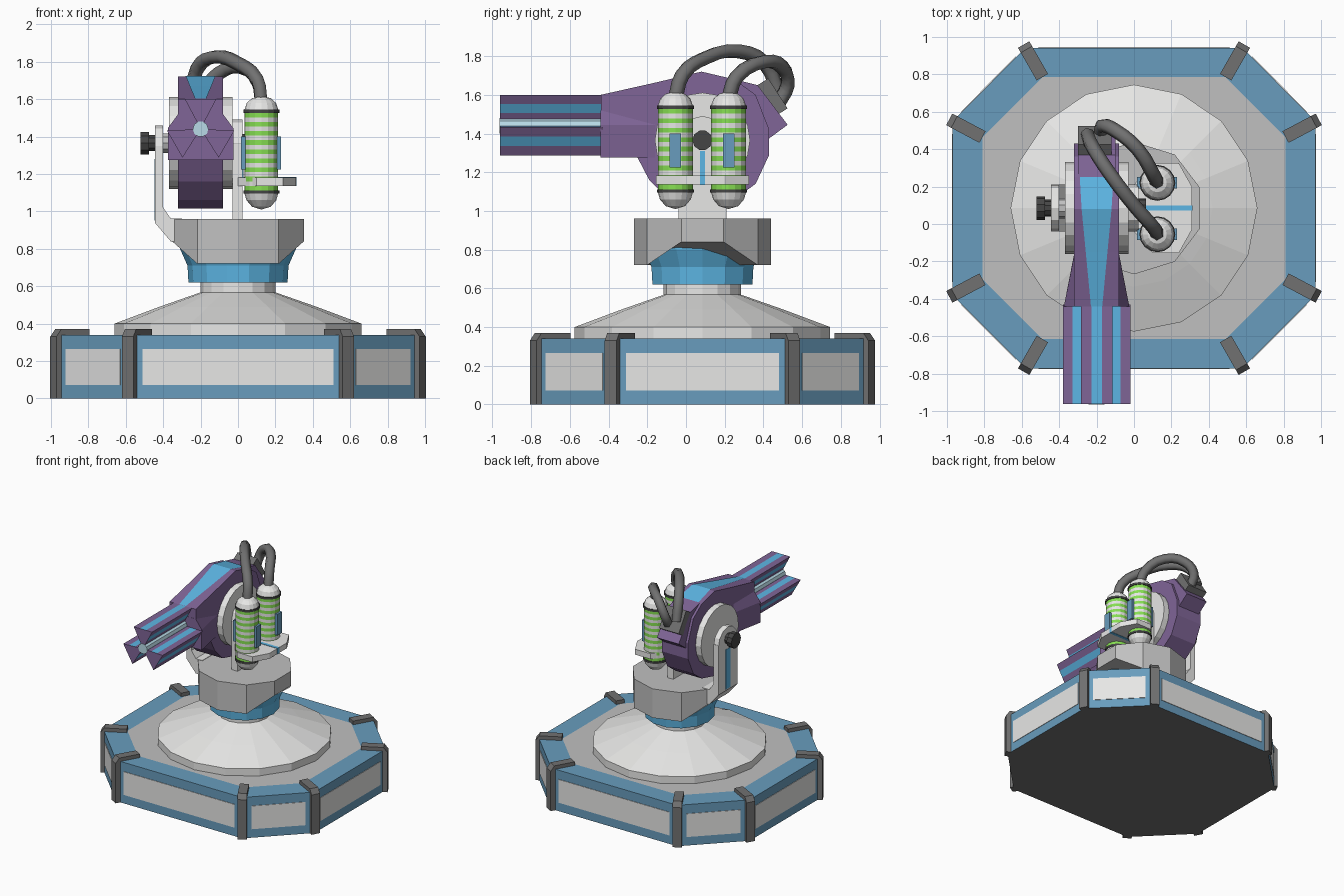
import bpy, bmesh, math
from mathutils import Vector

if "Cube" in bpy.data.objects:
    bpy.data.objects.remove(bpy.data.objects["Cube"])

def mat(name, r, g, b):
    m = bpy.data.materials.new(name)
    m.diffuse_color = (r, g, b, 1)
    m.use_nodes = True
    m.node_tree.nodes["Principled BSDF"].inputs["Base Color"].default_value = m.diffuse_color
    return m

LIGHT = mat("light grey", .80, .80, .79)
MID = mat("mid grey", .53, .53, .53)
STEEL = mat("steel blue", .14, .335, .51)
BLUE = mat("bright blue", .11, .47, .78)
PURPLE = mat("purple", .215, .13, .31)
DARK = mat("dark grey", .165, .165, .165)
BLACK = mat("near black", .06, .06, .06)
PALE = mat("pale blue", .50, .73, .83)
GREEN = mat("green", .24, .74, .085)
CY = .085            # shared y centre of the turret
HX = -.20            # x centre of the gun head
PZ = 1.365           # pivot height

def build(name, verts, faces, mats, idx=None):
    me = bpy.data.meshes.new(name)
    me.from_pydata(verts, [], faces)
    for m in mats:
        me.materials.append(m)
    for i, p in enumerate(me.polygons):
        p.material_index = idx[i] if idx else 0
    bm = bmesh.new()
    bm.from_mesh(me)
    bmesh.ops.recalc_face_normals(bm, faces=bm.faces)
    bm.to_mesh(me)
    bm.free()
    ob = bpy.data.objects.new(name, me)
    bpy.context.collection.objects.link(ob)
    return ob

def place(axis, p, d):
    return {'x': (d, p[0], p[1]), 'y': (p[0], d, p[1]), 'z': (p[0], p[1], d)}[axis]

def prism(name, pts, axis, a, b, m):
    n = len(pts)
    v = [place(axis, p, d) for d in (a, b) for p in pts]
    f = [(i, (i+1) % n, n+(i+1) % n, n+i) for i in range(n)]
    return build(name, v, f + [tuple(range(n)), tuple(range(n, 2*n))], [m])

def box(name, x, y, z, m):
    return prism(name, [(x[0], y[0]), (x[1], y[0]), (x[1], y[1]), (x[0], y[1])], 'z', z[0], z[1], m)

def ring(c, r, n, phase=0):
    return [(c[0]+r*math.cos(phase+2*math.pi*i/n), c[1]+r*math.sin(phase+2*math.pi*i/n)) for i in range(n)]

def lathe(name, prof, n, c, mats, idx=None, phase=0):
    """Stack of rings from (radius, z) pairs, idx gives the colour of each band."""
    v = [(x, y, z) for r, z in prof for x, y in ring(c, r, n, phase)]
    f, k = [], []
    for j in range(len(prof)-1):
        for i in range(n):
            a, b = j*n+i, j*n+(i+1) % n
            f.append((a, b, b+n, a+n))
            k.append(idx[j] if idx else 0)
    last = (len(prof)-1)*n
    f += [tuple(range(n)), tuple(range(last, last+n))]
    k += [k[0], k[-1]]
    return build(name, v, f, mats, k)

# octagonal base: walls, blue rim, grey deck, dark underside
def octagon(hx, hy, cx, cy):
    return [(hx, -cy), (hx, cy), (cx, hy), (-cx, hy), (-hx, cy), (-hx, -cy), (-cx, -hy), (cx, -hy)]
outer, inner = octagon(.97, .857, .58, .465), octagon(.81, .70, .49, .38)
v = [(x, y+CY, z) for pts, z in ((outer, 0), (outer, .34), (inner, .34)) for x, y in pts]
f = [(j*8+i, j*8+(i+1) % 8, j*8+8+(i+1) % 8, j*8+8+i) for j in (0, 1) for i in range(8)]
build("base", v, f + [tuple(range(16, 24)), tuple(range(8))], [STEEL, MID, DARK], [0]*16 + [1, 2])

for i in range(8):
    # wall panel
    a, b = Vector(outer[i]), Vector(outer[(i+1) % 8])
    t = (b-a).normalized()
    nrm = Vector((t.y, -t.x))
    a, b = a+t*.07, b-t*.07
    corners = (a-nrm*.001, a+nrm*.004, b+nrm*.004, b-nrm*.001)
    prism("base_panel", [(p.x, p.y+CY) for p in corners], 'z', .072, .265, LIGHT)
    # corner post, an L profile swept across the corner
    o, q = Vector(outer[i]), Vector(inner[i])
    d = (o-q).normalized()
    w = Vector((-d.y, d.x))*.035
    L = (o-q).length
    prof = [(L+.02, 0), (L+.02, .33), (L-.01, .37), (.0, .37), (.0, .335), (L-.05, .32), (L-.05, 0)]
    vv = [(*(q+d*s+w*k+Vector((0, CY))), z) for k in (-1, 1) for s, z in prof]
    n = len(prof)
    ff = [(j, (j+1) % n, n+(j+1) % n, n+j) for j in range(n)]
    build("corner_post", vv, ff + [tuple(range(n)), tuple(range(n, 2*n))], [DARK])

# pedestal cone, blue collar, turntable
lathe("pedestal", [(.66, .335), (.66, .40), (.42, .49), (.20, .567), (.20, .63)], 16, (0, CY), [LIGHT])
lathe("collar", [(.265, .62), (.27, .71), (.31, .80), (.31, .85)], 14, (0, CY), [BLUE])
body = lathe("turntable", [(.365, .72), (.365, .96)], 10, (0, CY), [MID], phase=math.pi/10)
for vert in body.data.vertices:
    if vert.co.z < .8 and abs(vert.co.x) > .3:
        vert.co.z = .84      # underside rises at both sides
    vert.co.x *= 1.015
    vert.co.y = CY+(vert.co.y-CY)*.97

# fork arms
prism("left_arm", [(-.445, 1.35), (-.445, .94), (-.36, .84), (-.30, .84), (-.30, .963), (-.36, .963),
                   (-.40, 1.02), (-.40, 1.35)], 'y', CY-.125, CY+.125, LIGHT)
prism("left_arm_top", ring((CY, 1.335), .125, 12), 'x', -.445, -.40, LIGHT)
box("left_arm_stripe", (-.4465, -.444), (CY-.03, CY+.03), (.95, 1.28), BLUE)
box("right_arm", (-.03, .025), (CY-.125, CY+.125), (.95, 1.365), LIGHT)
prism("right_arm_top", ring((CY, PZ), .126, 12), 'x', -.03, .025, LIGHT)
box("right_arm_stripe", (.024, .03), (CY-.013, CY+.013), (1.17, 1.31), BLUE)

# pivot axle and bolts
prism("axle", ring((CY, PZ), .055, 10), 'x', -.43, .02, MID)
prism("left_bolt_neck", ring((CY, PZ), .045, 10), 'x', -.48, -.43, BLACK)
prism("left_bolt", ring((CY, PZ), .063, 10), 'x', -.52, -.475, BLACK)
prism("right_bolt", ring((CY, PZ), .052, 10), 'x', .015, .065, BLACK)

# gun head
prism("head", [(-.44, 1.60), (-.15, 1.665), (.08, 1.72), (.25, 1.68), (.36, 1.60), (.43, 1.42), (.43, 1.29),
               (.36, 1.14), (.25, 1.06), (.08, 1.016), (-.09, 1.06), (-.19, 1.16), (-.25, 1.275),
               (-.44, 1.275)], 'x', HX-.12, HX+.12, PURPLE)
for s in (-1, 1):
    prism("side_disc", ring((CY, PZ), .246, 20), 'x', HX+s*.11, HX+s*.17, LIGHT)
front = [(-.175, 1.275), (-.175, 1.445), (-.12, 1.52), (.12, 1.52), (.175, 1.445), (.175, 1.275)]
back = [(-.12, 1.275), (-.12, 1.445), (-.119, 1.52), (.119, 1.52), (.12, 1.445), (.12, 1.275)]
build("head_cheeks", [(HX+x, y, z) for pts, y in ((front, -.441), (back, -.16)) for x, z in pts],
      [(i, (i+1) % 6, 6+(i+1) % 6, 6+i) for i in range(6)] + [tuple(range(6)), tuple(range(6, 12))], [PURPLE])
strip = [(-.442, 1.604, .03), (-.15, 1.67, .058), (.08, 1.725, .08), (.25, 1.685, .09)]
build("head_stripe", [(HX+s*w, y, z) for y, z, w in strip for s in (-1, 1)],
      [(2*i, 2*i+1, 2*i+3, 2*i+2) for i in range(3)], [BLUE])

# rear wedge and hose socket
prism("rear_wedge", [(.25, 1.68), (.37, 1.65), (.525, 1.445), (.43, 1.375), (.30, 1.40)], 'x', HX-.10, HX+.10, PURPLE)
prism("hose_socket", [(.37, 1.65), (.425, 1.685), (.525, 1.53), (.47, 1.495)], 'x', HX-.10, HX+.08, DARK)

# barrel: three wedges around a core, every long face with a blue middle third
C = 1.44
outline = [(-.010, .02), (-.084, .16), (.084, .16), (.010, .02)]
for turn in range(3):
    ca, sa = math.cos(turn*2*math.pi/3), math.sin(turn*2*math.pi/3)
    sec = []
    for (x0, z0), (x1, z1) in zip(outline, outline[1:]):
        for t in (0, 1/3, 2/3):
            x, z = x0+(x1-x0)*t, z0+(z1-z0)*t
            sec.append((HX+x*ca-z*sa, C+x*sa+z*ca))
    x, z = outline[-1]
    sec.append((HX+x*ca-z*sa, C+x*sa+z*ca))
    wedge = prism("barrel_wedge", sec, 'y', -.962, -.43, PURPLE)
    wedge.data.materials.append(BLUE)
    for i in (1, 4, 7):
        wedge.data.polygons[i].material_index = 1
prism("barrel_core", ring((HX, C), .042, 10), 'y', -.965, -.43, PALE)

# energy bottles with clamp blocks
bands = 17
for y in (-.055, .22):
    prof = [(.001, 1.01), (.05, 1.025), (.08, 1.06), (.09, 1.095), (.096, 1.095), (.096, 1.112), (.09, 1.112)]
    idx = [0, 0, 0, 2, 2, 2]
    for i in range(bands):
        prof.append((.09, 1.112+(i+1)*.415/bands))
        idx.append(1 if i % 2 == 0 else 0)
    prof += [(.096, 1.527), (.096, 1.545), (.09, 1.545), (.078, 1.58), (.05, 1.605), (.001, 1.618)]
    idx += [2, 2, 2, 0, 0, 0]
    lathe("bottle", prof, 16, (.125, y), [LIGHT, GREEN, BLACK], idx)
    box("bottle_clamp", (.015, .23), (y-.03, y+.03), (1.225, 1.40), STEEL)

# bottle shelf with its stripe
prism("bottle_shelf", [(.0, -.04), (.10, -.155), (.24, -.155), (.31, -.03), (.31, .20), (.24, .325),
                       (.10, .325), (.0, .21)], 'z', 1.137, 1.182, LIGHT)
box("shelf_stripe", (.03, .312), (CY-.013, CY+.013), (1.135, 1.185), BLUE)

# hoses
def hose(name, pts):
    cu = bpy.data.curves.new(name, 'CURVE')
    cu.dimensions = '3D'
    cu.bevel_depth = .038
    cu.bevel_resolution = 1
    cu.resolution_u = 3
    cu.use_fill_caps = True
    sp = cu.splines.new('BEZIER')
    sp.bezier_points.add(len(pts)-1)
    for bp, p in zip(sp.bezier_points, pts):
        bp.co = p
        bp.handle_left_type = bp.handle_right_type = 'AUTO'
    cu.materials.append(DARK)
    ob = bpy.data.objects.new(name, cu)
    bpy.context.collection.objects.link(ob)

hose("front_hose", [(.125, -.055, 1.58), (.105, -.02, 1.70), (0, .10, 1.79), (-.13, .27, 1.825),
                    (-.22, .41, 1.76), (-.25, .48, 1.60)])
hose("rear_hose", [(.125, .22, 1.58), (.105, .26, 1.69), (.02, .40, 1.77), (-.10, .50, 1.74),
                   (-.17, .525, 1.65), (-.175, .48, 1.56)])
